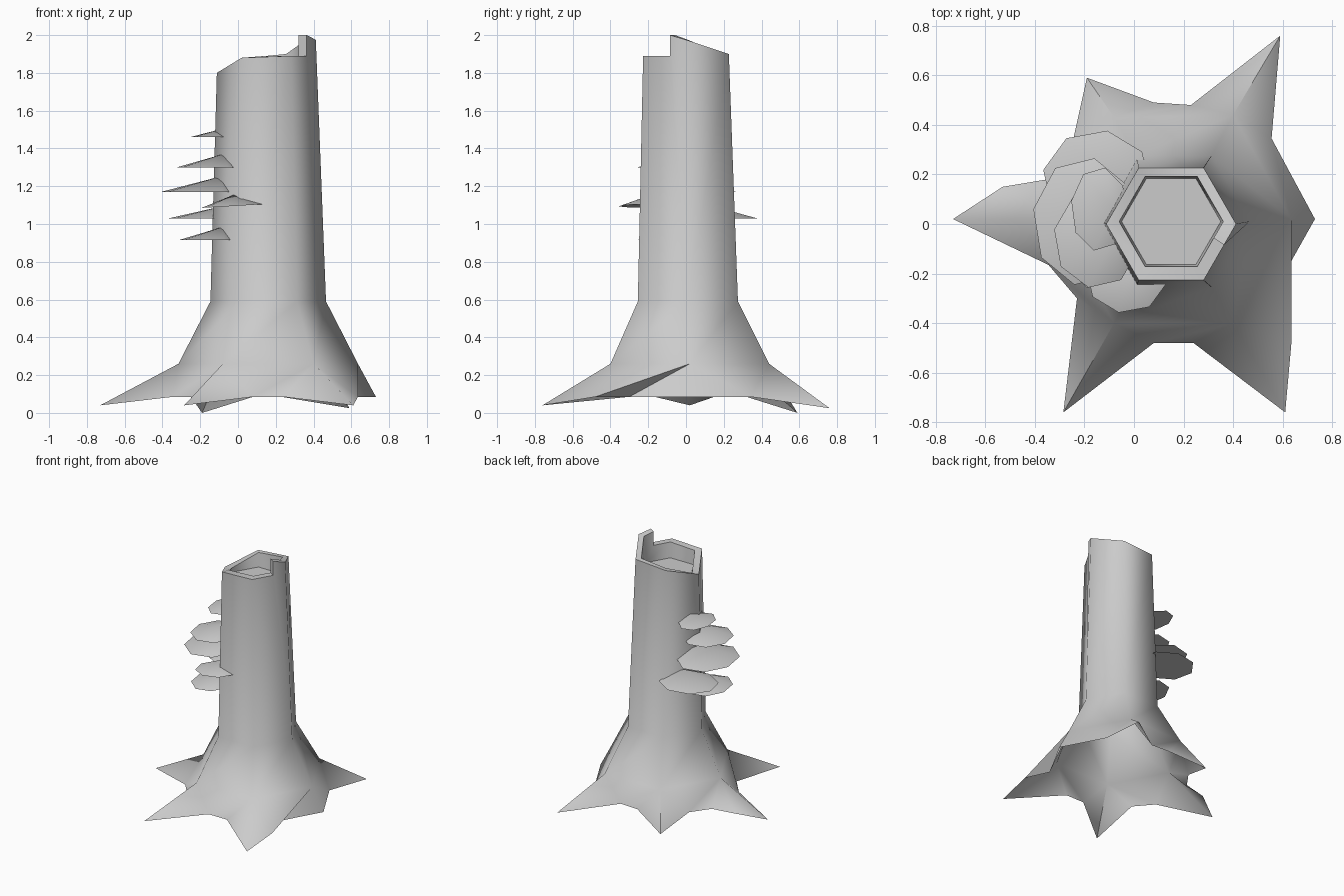
import bpy, bmesh
from math import cos, sin, pi, radians
from mathutils import Vector

cube = bpy.data.objects.get("Cube")
if cube:
    bpy.data.objects.remove(cube, do_unlink=True)

grey = bpy.data.materials.new("bark grey")
grey.use_nodes = True
grey.diffuse_color = (0.6, 0.6, 0.6, 1)
grey.node_tree.nodes["Principled BSDF"].inputs["Base Color"].default_value = (0.6, 0.6, 0.6, 1)


def finish(bm, name, angle):
    mesh = bpy.data.meshes.new(name)
    bm.to_mesh(mesh)
    bm.free()
    mesh.materials.append(grey)
    obj = bpy.data.objects.new(name, mesh)
    bpy.context.collection.objects.link(obj)
    bpy.ops.object.select_all(action='DESELECT')
    obj.select_set(True)
    bpy.context.view_layer.objects.active = obj
    bpy.ops.object.shade_smooth_by_angle(angle=radians(angle))
    return obj


def hexagon(cx, cy, r, heights):
    return [Vector((cx + r * cos(i * pi / 3), cy + r * sin(i * pi / 3), z))
            for i, z in enumerate(heights)]


# Hollow trunk with flared roots; the six sides run counter-clockwise from +x
bm = bmesh.new()


def add(points):
    return [bm.verts.new(p) for p in points]


rim_heights = [1.975, 1.9, 1.88, 1.8, 1.88, 1.89]
outer_points = hexagon(0.15, 0, 0.262, rim_heights)
inner_points = hexagon(0.15, 0.01, 0.21, rim_heights)
# Broken step on the last side of the rim
for ring in (outer_points, inner_points):
    step = ring[5].lerp(ring[0], 0.63)
    ring += [Vector((step.x, step.y, z)) for z in (1.89, 2.0)]

waist = add(hexagon(0.16, 0.01, 0.306, [0.59] * 6))
outer = add(outer_points)
inner = add(inner_points)
floor = add(hexagon(0.15, 0.01, 0.2, [1.77] * 6))
shoulder = add([(0.635, 0.02, 0.26), (0.4, 0.44, 0.26), (-0.08, 0.43, 0.26),
                (-0.315, 0.02, 0.26), (-0.08, -0.4, 0.26), (0.4, -0.4, 0.26)])
tips = add([(0.73, 0.02, 0.085), (0.59, 0.76, 0.025), (-0.19, 0.59, 0),
            (-0.73, 0.02, 0.04), (-0.285, -0.76, 0.04), (0.61, -0.76, 0.04)])
# Points of the ground edge between neighbouring roots
valleys = [[(0.555, 0.345)], [(0.23, 0.48), (0.08, 0.49)],
           [(-0.25, 0.32), (-0.35, 0.18), (-0.53, 0.15)],
           [(-0.345, -0.165), (-0.23, -0.3)],
           [(0.08, -0.48), (0.24, -0.48)], [(0.635, -0.48), (0.55, -0.3)]]

for i in range(6):
    j = (i + 1) % 6
    # Ragged last side gets the two extra step points
    extra_out = [outer[7], outer[6]] if i == 5 else []
    extra_in = [inner[6], inner[7]] if i == 5 else []
    bm.faces.new([waist[i], waist[j], outer[j]] + extra_out + [outer[i]])
    bm.faces.new([floor[j], floor[i], inner[i]] + extra_in + [inner[j]])
    bm.faces.new([shoulder[i], shoulder[j], waist[j], waist[i]])
    edge = add([(x, y, 0.085) for x, y in valleys[i]])
    bm.faces.new([shoulder[i], tips[i], edge[0]])
    bm.faces.new([shoulder[i], edge[0], shoulder[j]])
    chain = edge + [tips[j]]
    for a, b in zip(chain, chain[1:]):
        bm.faces.new([shoulder[j], a, b])
bm.faces.new(floor)
order = [0, 1, 2, 3, 4, 5, 6, 7]
for a, b in zip(order, order[1:] + order[:1]):
    bm.faces.new([outer[a], outer[b], inner[b], inner[a]])
finish(bm, "tree_trunk", 65)


# Bracket fungi: flat-bottomed lopsided cones growing on the -x side
def fungus(name, centre, radius, peak, tilt=0):
    bm = bmesh.new()
    cx, cy, z = centre
    ring = []
    for k in range(8):
        a = (k + 0.5) * pi / 4 + 0.2
        dx, dy = radius[0] * cos(a), radius[1] * sin(a)
        ring.append(bm.verts.new((cx + dx, cy + dy, z + tilt * dx)))
    top = bm.verts.new(peak)
    bm.faces.new(ring[::-1])
    for a, b in zip(ring, ring[1:] + ring[:1]):
        bm.faces.new([a, b, top])
    finish(bm, name, 50)


fungus("fungus_1", (-0.14, 0.06, 1.46), (0.115, 0.17), (-0.08, 0.06, 1.505))
fungus("fungus_2", (-0.15, -0.06, 1.3), (0.175, 0.2), (-0.08, -0.05, 1.37))
fungus("fungus_3", (-0.2, 0.01, 1.17), (0.21, 0.26), (-0.08, 0.01, 1.255))
fungus("fungus_4", (-0.03, -0.21, 1.095), (0.165, 0.15), (-0.01, -0.17, 1.16), 0.06)
fungus("fungus_5", (-0.15, 0.18, 1.03), (0.22, 0.2), (-0.08, 0.14, 1.095))
fungus("fungus_6", (-0.16, -0.06, 0.915), (0.155, 0.2), (-0.08, -0.05, 0.985))
